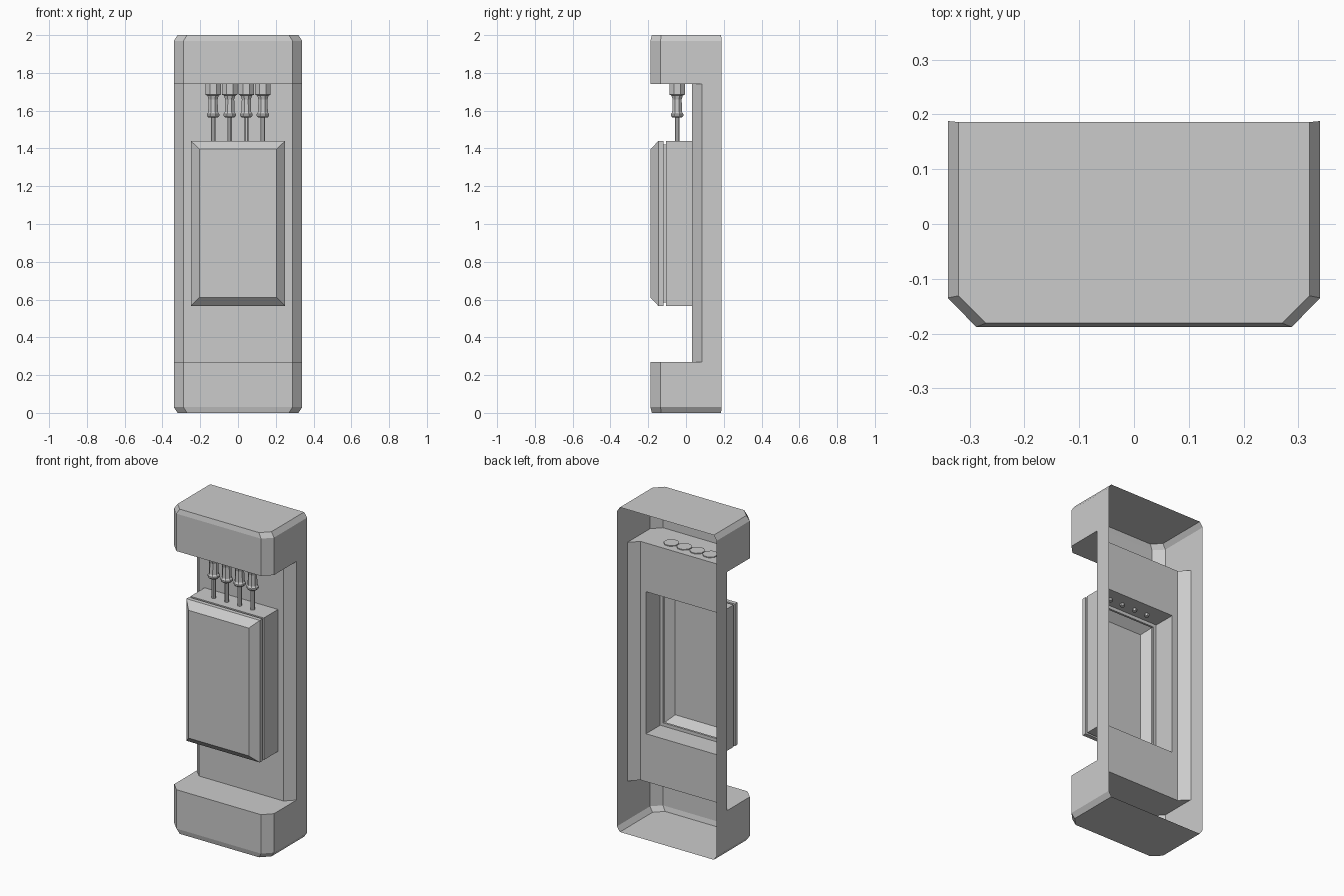
import bpy, bmesh, math

if "Cube" in bpy.data.objects:
    bpy.data.objects.remove(bpy.data.objects["Cube"])


def loft(name, loops, closed=True, cap_start=False, cap_end=False, skip=()):
    """Skin a list of point loops; skip holds (row, segment) faces left open."""
    bm = bmesh.new()
    rows = [[bm.verts.new(p) for p in loop] for loop in loops]
    n = len(rows[0])
    for r in range(len(rows) - 1):
        a, b = rows[r], rows[r + 1]
        for i in range(n if closed else n - 1):
            if (r, i) not in skip:
                j = (i + 1) % n
                bm.faces.new((a[i], a[j], b[j], b[i]))
    if cap_start:
        bm.faces.new(rows[0][::-1])
    if cap_end:
        bm.faces.new(rows[-1])
    bmesh.ops.remove_doubles(bm, verts=bm.verts, dist=1e-5)
    flat = [f for f in bm.faces if f.calc_area() < 1e-7]
    bmesh.ops.delete(bm, geom=flat, context='FACES_ONLY')
    me = bpy.data.meshes.new(name)
    bm.to_mesh(me)
    bm.free()
    ob = bpy.data.objects.new(name, me)
    bpy.context.collection.objects.link(ob)
    return ob


BACK, FRONT, PLATE = 0.188, -0.188, 0.032


def section(z, front, hw=0.34, fw=0.288, ch=0.053, back=BACK):
    """Open-backed horizontal section with chamfered front corners."""
    return [(-hw, back, z), (-hw, front + ch, z), (-fw, front, z),
            (fw, front, z), (hw, front + ch, z), (hw, back, z)]


def rect(hw, lo, hi, y):
    return [(-hw, y, lo), (hw, y, lo), (hw, y, hi), (-hw, y, hi)]


# Outer shell: hollow, open at the back, recessed between two end blocks
end = dict(hw=0.32, fw=0.27, ch=0.05, back=0.186)
loft("shell", [
    section(0, -0.181, **end), section(0.03, FRONT),
    section(0.27, FRONT), section(0.27, PLATE),
    section(1.74, PLATE), section(1.74, FRONT),
    section(1.97, FRONT), section(2.0, -0.181, **end),
], closed=False, cap_start=True, cap_end=True, skip={(3, 2)})

# Recessed plate with opening, continuing into the hollow grooved panel
lo, hi, w = 0.565, 1.44, 0.25
g = 0.02
loft("panel_housing", [
    rect(0.288, 0.27, 1.74, PLATE), rect(w, lo, hi, PLATE),
    rect(w, lo, hi, -0.106), rect(w - g, lo + g, hi - g, -0.106),
    rect(w - g, lo + g, hi - g, -0.119), rect(w, lo, hi, -0.119),
    rect(w, lo, hi, -0.145), rect(0.205, 0.61, 1.397, FRONT),
], cap_end=True)

# Row of connector pins: rod, flared sleeve and collar (radius, z)
profile = [(0.012, 1.425), (0.012, 1.565), (0.026, 1.565), (0.033, 1.573),
           (0.033, 1.582), (0.026, 1.592), (0.024, 1.66), (0.03, 1.68),
           (0.041, 1.685), (0.041, 1.745)]
SIDES = 8
for k in range(4):
    cx = (k - 1.5) * 0.088
    loops = []
    for r, z in profile:
        rr = r / math.cos(math.pi / SIDES)
        loops.append([(cx + rr * math.cos(2 * math.pi * (i + 0.5) / SIDES),
                       -0.047 + rr * math.sin(2 * math.pi * (i + 0.5) / SIDES), z)
                      for i in range(SIDES)])
    loft(f"connector_pin_{k + 1}", loops, cap_start=True, cap_end=True)
